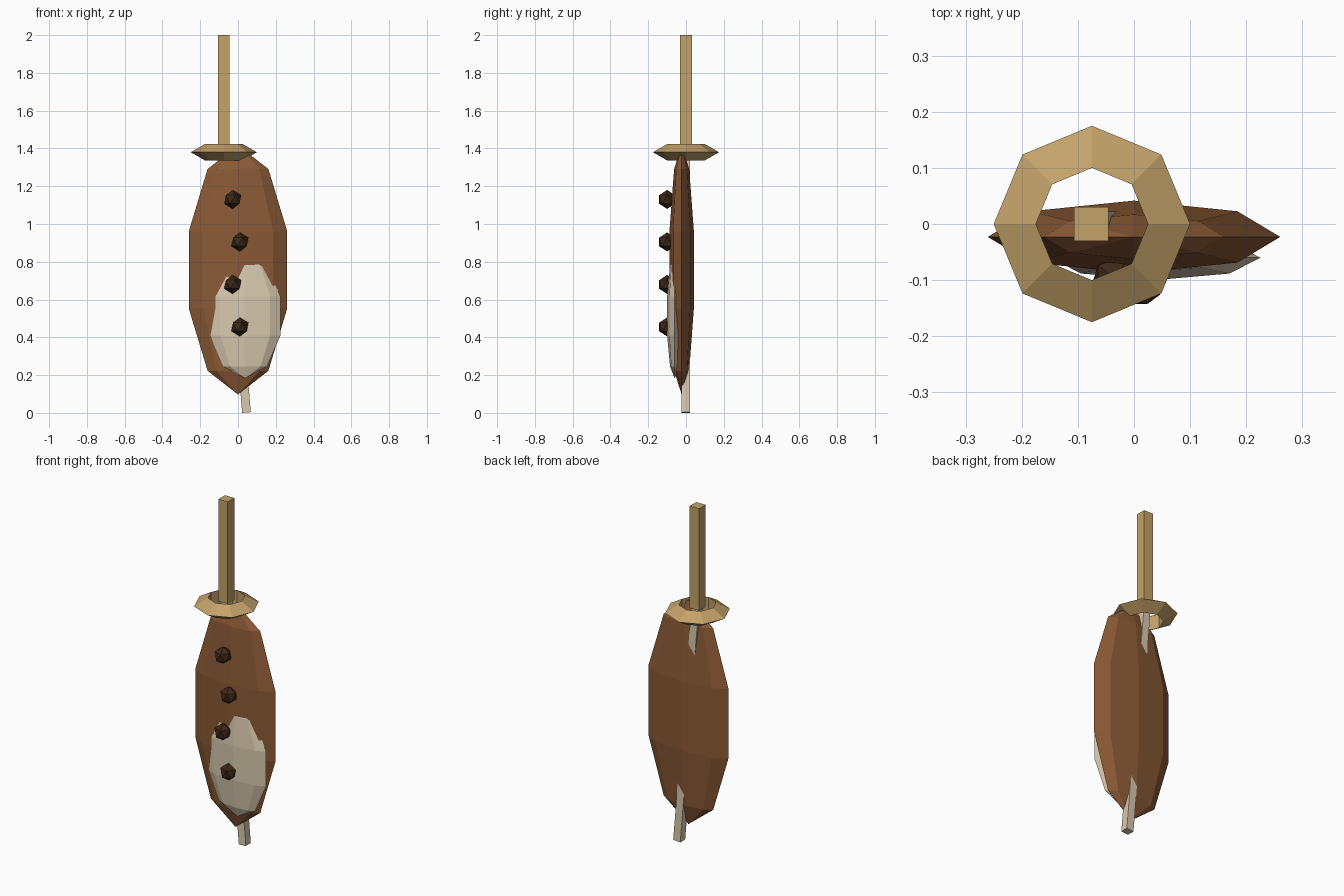
import bpy, math
from mathutils import Vector

if "Cube" in bpy.data.objects:
    bpy.data.objects.remove(bpy.data.objects["Cube"], do_unlink=True)


def material(name, hex_colour):
    """Make a flat material from an sRGB hex string, stored as linear values."""
    srgb = [int(hex_colour[i:i + 2], 16) / 255 for i in (0, 2, 4)]
    colour = [((c + 0.055) / 1.055) ** 2.4 for c in srgb] + [1]
    mat = bpy.data.materials.new(name)
    mat.use_nodes = True
    mat.diffuse_color = colour
    mat.node_tree.nodes["Principled BSDF"].inputs["Base Color"].default_value = colour
    return mat


leather = material("brown leather", "8B5A36")
cream = material("pale cream", "D8C9AE")
wood = material("tan wood", "C4A26A")
dark = material("dark brown", "3D2817")


def finish(name, mat, scale=(1, 1, 1)):
    obj = bpy.context.object
    obj.name = name
    obj.scale = scale
    obj.data.materials.append(mat)
    return obj


def ellipsoid(name, mat, centre, radii):
    bpy.ops.mesh.primitive_uv_sphere_add(segments=8, ring_count=5, radius=1, location=centre)
    return finish(name, mat, radii)


def bar(name, mat, start, end, width):
    """Square bar running between two points."""
    start, end = Vector(start), Vector(end)
    axis = end - start
    bpy.ops.mesh.primitive_cube_add(size=1, location=(start + end) / 2,
                                    rotation=(0, math.atan2(axis.x, axis.z), 0))
    return finish(name, mat, (width, width, axis.length))


# Flattened body with a pale patch bulging from its lower front
ellipsoid("body", leather, (0, -0.023, 0.757), (0.274, 0.068, 0.66))
ellipsoid("belly_patch", cream, (0.038, -0.06, 0.513), (0.197, 0.042, 0.33))

# Leaning inner rod, showing at the back and below
bar("inner_rod", cream, (0.045, -0.001, 0.002), (-0.073, -0.001, 1.4), 0.046)

# Handle and triangular-section ring
bar("handle", wood, (-0.076, 0, 1.4), (-0.076, 0, 2.0), 0.061)
bpy.ops.mesh.primitive_torus_add(major_segments=8, minor_segments=3, major_radius=0.125,
                                 minor_radius=0.05, location=(-0.075, 0, 1.38))
finish("collar_ring", wood)

# Studs zigzagging down the front
for i in range(4):
    bpy.ops.mesh.primitive_ico_sphere_add(
        subdivisions=1, radius=0.05, location=(0.01 if i % 2 else -0.028, -0.1, 1.13 - 0.225 * i))
    finish(f"stud_{i + 1}", dark)
